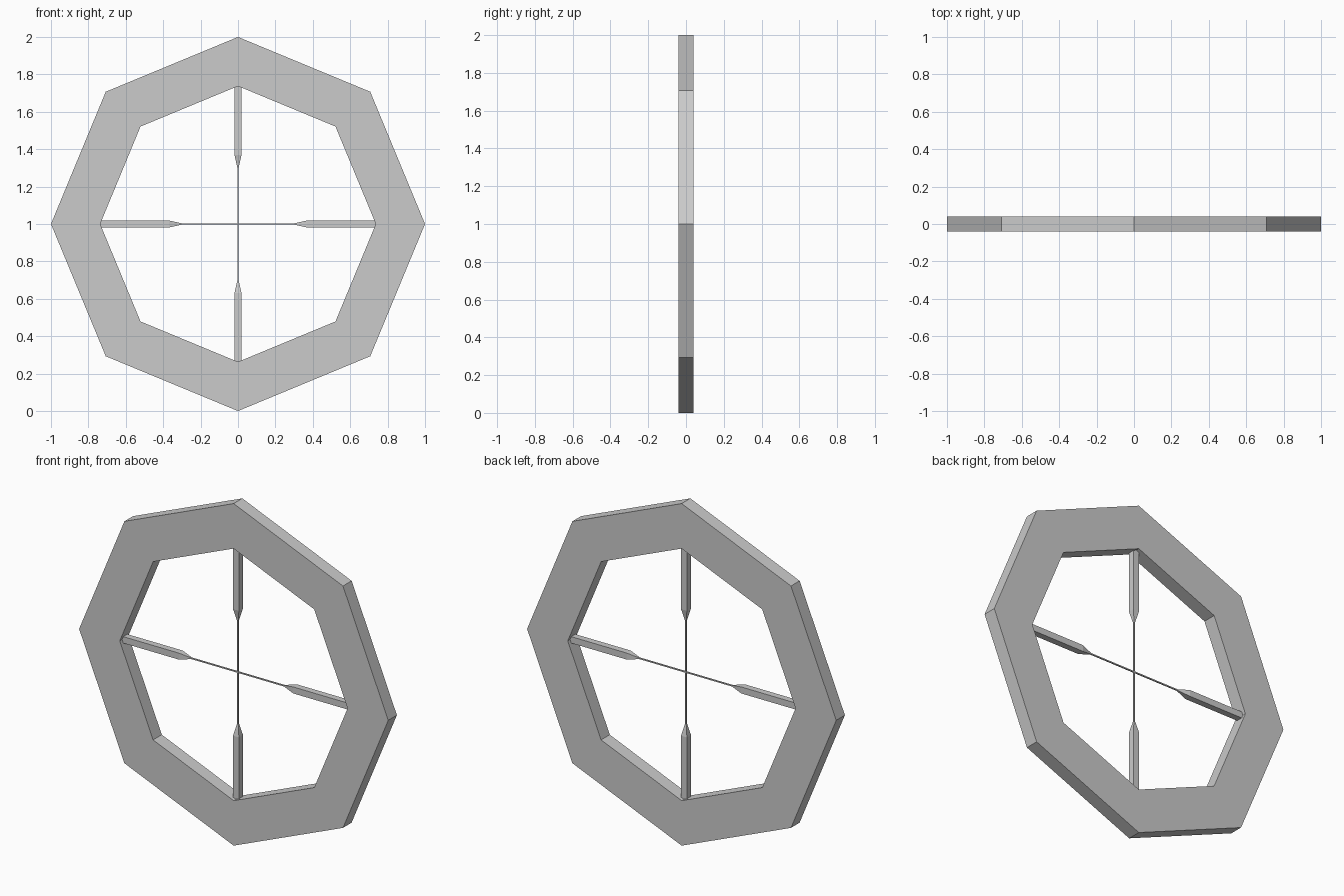
import bpy, bmesh
from math import cos, sin, pi
from mathutils import Matrix

if "Cube" in bpy.data.objects:
    bpy.data.objects.remove(bpy.data.objects["Cube"])

CENTRE_Z = 1.0


def loft(name, sections, closed=False, matrix=Matrix()):
    """Skin a list of equal-length point loops; cap the ends unless closed."""
    bm = bmesh.new()
    loops = [[bm.verts.new(p) for p in s] for s in sections]
    count = len(loops) if closed else len(loops) - 1
    for i in range(count):
        a, b = loops[i], loops[(i + 1) % len(loops)]
        for j in range(len(a)):
            k = (j + 1) % len(a)
            bm.faces.new((a[j], a[k], b[k], b[j]))
    if not closed:
        bm.faces.new(loops[0])
        bm.faces.new(loops[-1])
    bmesh.ops.recalc_face_normals(bm, faces=bm.faces)
    mesh = bpy.data.meshes.new(name)
    bm.to_mesh(mesh)
    bm.free()
    mesh.transform(Matrix.Translation((0, 0, CENTRE_Z)) @ matrix)
    obj = bpy.data.objects.new(name, mesh)
    bpy.context.collection.objects.link(obj)
    return obj


def square(h, x):
    return [(x, -h, -h), (x, h, -h), (x, h, h), (x, -h, h)]


# Octagonal frame: rectangular profile carried round eight corners
profile = [(1.0, -0.04), (1.0, 0.04), (0.737, 0.04), (0.737, -0.04)]
loft("outer_ring",
     [[(r * cos(i * pi / 4), y, r * sin(i * pi / 4)) for r, y in profile]
      for i in range(8)], closed=True)

# Four crosshair posts: thick bar tapering to a thin wire
for i, side in enumerate(("right", "bottom", "left", "top")):
    loft("crosshair_post_" + side,
         [square(0.019, 0.737), square(0.019, 0.37),
          square(0.0035, 0.30), square(0.0035, 0.0035 if i % 2 else -0.0)],
         matrix=Matrix.Rotation(i * pi / 2, 4, 'Y'))
